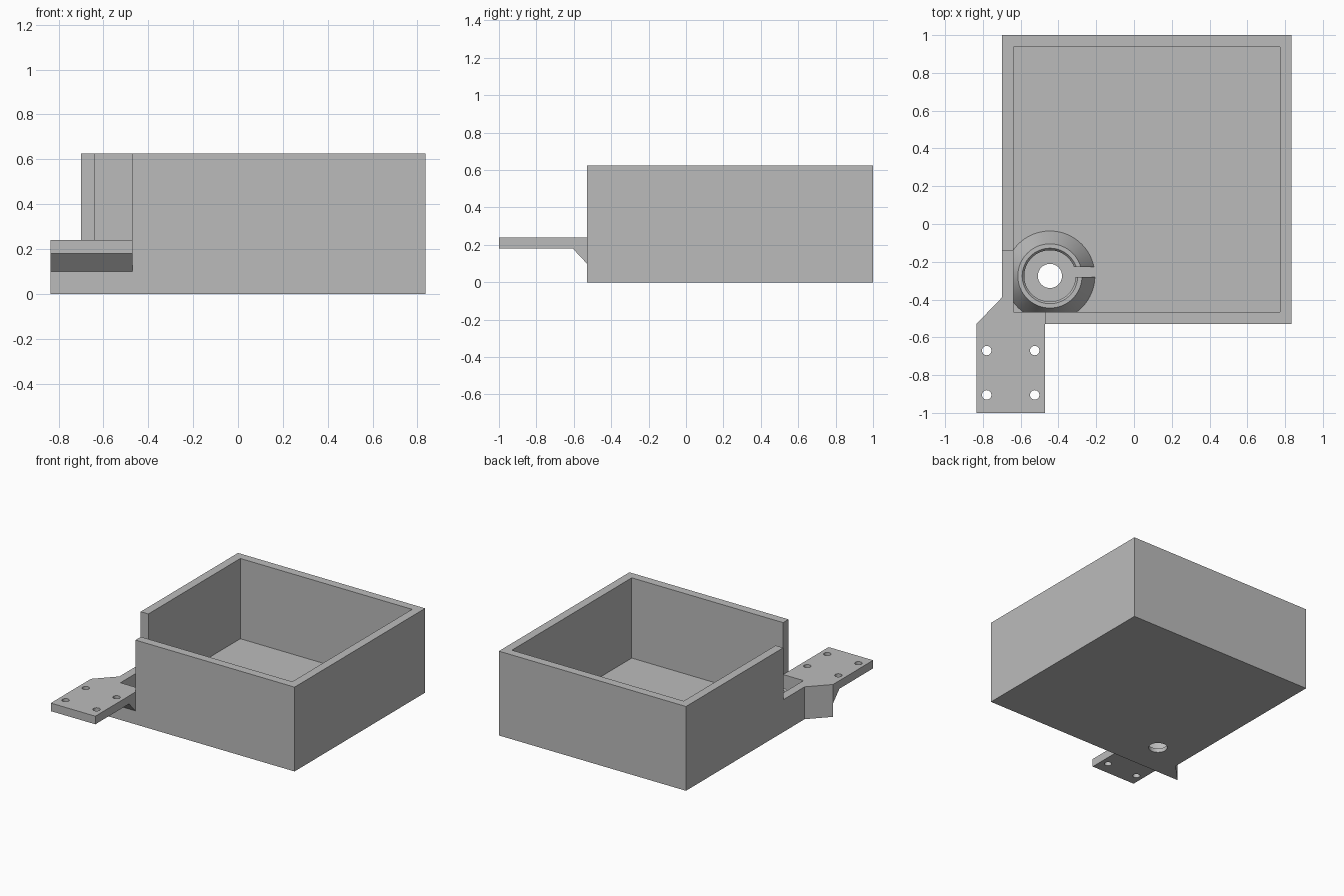
import bpy, bmesh
from math import cos, sin, tau, radians
from mathutils import Vector

cube = bpy.data.objects.get("Cube")
if cube:
    bpy.data.objects.remove(cube)

grey = bpy.data.materials.new("plain grey")
grey.use_nodes = True
grey.diffuse_color = (0.5, 0.5, 0.5, 1)
grey.node_tree.nodes["Principled BSDF"].inputs["Base Color"].default_value = (0.5, 0.5, 0.5, 1)


def finish(name, bm):
    bmesh.ops.recalc_face_normals(bm, faces=bm.faces)
    mesh = bpy.data.meshes.new(name)
    bm.to_mesh(mesh)
    bm.free()
    mesh.materials.append(grey)
    ob = bpy.data.objects.new(name, mesh)
    bpy.context.collection.objects.link(ob)
    return ob


def prism(name, points, offset):
    """Extrude a closed outline along an offset vector."""
    bm = bmesh.new()
    face = bm.faces.new([bm.verts.new(p) for p in points])
    new = bmesh.ops.extrude_face_region(bm, geom=[face], use_keep_orig=True)["geom"]
    bmesh.ops.translate(bm, vec=offset, verts=[v for v in new if isinstance(v, bmesh.types.BMVert)])
    return finish(name, bm)


def box(name, x0, x1, y0, y1, z0, z1):
    return prism(name, [(x0, y0, z0), (x1, y0, z0), (x1, y1, z0), (x0, y1, z0)], (0, 0, z1 - z0))


def cylinder(name, x, y, r, z0, z1, n=48):
    ring = [(x + r * cos(tau * i / n), y + r * sin(tau * i / n), z0) for i in range(n)]
    return prism(name, ring, (0, 0, z1 - z0))


def combine(ob, cutter, operation="DIFFERENCE"):
    """Apply a boolean and discard its helper."""
    cutter.hide_render = True
    mod = ob.modifiers.new("cut", "BOOLEAN")
    mod.operation, mod.solver, mod.object = operation, "EXACT", cutter
    bpy.context.view_layer.objects.active = ob
    bpy.ops.object.modifier_apply(modifier=mod.name)
    bpy.data.objects.remove(cutter)


def smooth(ob):
    bpy.ops.object.select_all(action="DESELECT")
    ob.select_set(True)
    bpy.context.view_layer.objects.active = ob
    bpy.ops.object.shade_smooth_by_angle(angle=radians(25))


LEFT, RIGHT, FRONT, BACK = -0.70, 0.835, -0.53, 1.0
WALL, FLOOR, TOP, STEP = 0.063, 0.03, 0.625, 0.24
CX, CY = -0.445, -0.275
NOTCH_X, TAB_X = -0.47, -0.835

# Open tray with a lowered front corner and a drain hole
tray = box("tray", LEFT, RIGHT, FRONT, BACK, 0, TOP)
inside = (LEFT + WALL, RIGHT - WALL, FRONT + WALL, BACK - WALL)
combine(tray, box("cavity", *inside, FLOOR, 1))
combine(tray, box("corner_notch", -1, NOTCH_X, -1, -0.14, STEP, 1))
combine(tray, cylinder("floor_hole", CX, CY, 0.064, -0.1, 0.2))
smooth(tray)

# Mounting tab with a sloped underside and four screw holes
side = [(-1, 0.18), (-0.605, 0.18), (FRONT, 0.10), (FRONT, STEP), (-1, STEP)]
tab = prism("mounting_tab", [(TAB_X, y, z) for y, z in side], (NOTCH_X - TAB_X, 0, 0))
for x in (-0.78, -0.526):
    for y in (-0.905, -0.67):
        combine(tab, cylinder("screw_hole", x, y, 0.025, 0, 0.5, 24))
smooth(tab)

# Wedge joining the tab to the side wall
prism("side_wedge", [(TAB_X, FRONT, 0), (LEFT, FRONT, 0), (LEFT, -0.39, 0)], (0, 0, STEP))

# Flared collar around the hole, trimmed by the walls and slotted
profile = [(0.238, FLOOR), (0.17, 0.16), (0.147, 0.16), (0.136, 0.145), (0.136, FLOOR)]
bm = bmesh.new()
verts = [bm.verts.new((CX + r, CY, z)) for r, z in profile]
edges = [bm.edges.new((verts[i - 1], verts[i])) for i in range(len(verts))]
bmesh.ops.spin(bm, geom=verts + edges, cent=(CX, CY, 0), axis=Vector((0, 0, 1)),
               angle=tau, steps=64, use_merge=True, use_duplicate=False)
bmesh.ops.remove_doubles(bm, verts=bm.verts, dist=1e-5)
collar = finish("flared_collar", bm)
combine(collar, box("inside_space", *inside, -0.1, 1), "INTERSECT")
combine(collar, box("slot", CX + 0.1, CX + 0.4, CY - 0.005, CY + 0.047, -0.1, 1))
smooth(collar)
